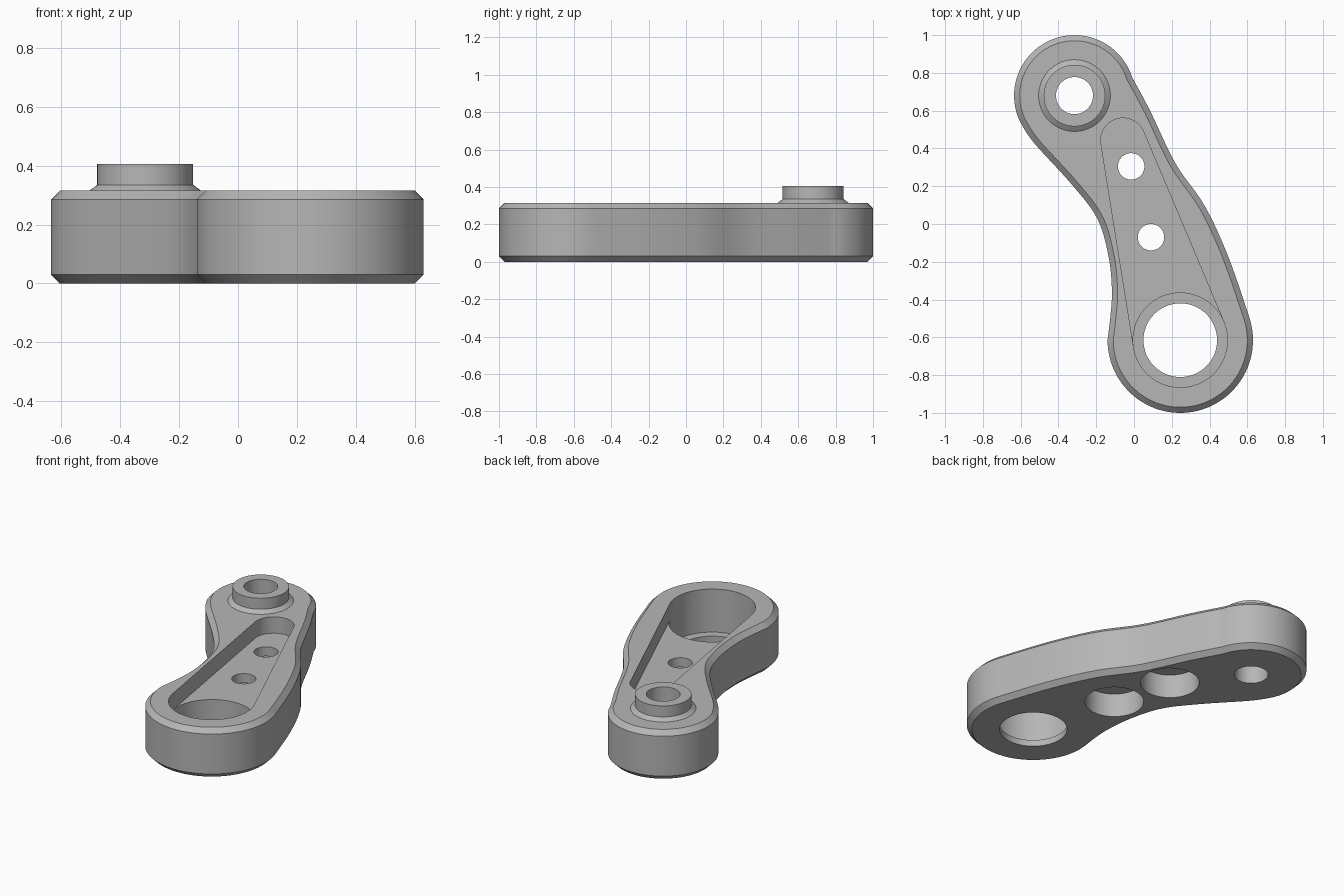
import bpy, bmesh, math
from mathutils import Vector
from mathutils.geometry import convex_hull_2d

cube = bpy.data.objects.get("Cube")
if cube:
    bpy.data.objects.remove(cube, do_unlink=True)

grey = bpy.data.materials.new("light_grey")
grey.use_nodes = True
grey.diffuse_color = (0.47, 0.47, 0.47, 1)
grey.node_tree.nodes["Principled BSDF"].inputs["Base Color"].default_value = grey.diffuse_color

BOSS, HUB = Vector((-0.315, 0.68)), Vector((0.245, -0.615))   # the two end centres
BOLTS = [Vector((-0.015, 0.305)), Vector((0.09, -0.07))]
TOP, CHAMFER, POCKET_FLOOR, HUB_FLOOR, BORE_TOP = 0.315, 0.03, 0.21, 0.04, 0.15


def arc(centre, radius, start, end, steps):
    angles = [math.radians(start + (end - start) * i / steps) for i in range(steps + 1)]
    return [centre + radius * Vector((math.cos(a), math.sin(a))) for a in angles]


def circle(centre, radius, steps=64):
    return arc(centre, radius, 0, 360, steps)[:-1]


def spline(points, steps=6):
    """Smooth curve through the inner points; the two end points only set direction."""
    out = []
    for a, b, c, d in zip(points, points[1:], points[2:], points[3:]):
        for i in range(steps):
            t = i / steps
            out.append(0.5 * (2 * b + (c - a) * t + (2 * a - 5 * b + 4 * c - d) * t * t
                              + (3 * b - a - 3 * c + d) * t ** 3))
    return out


def inset(loop, distance):
    out = []
    for i, p in enumerate(loop):
        along = (loop[(i + 1) % len(loop)] - loop[i - 1]).normalized()
        out.append(p + distance * Vector((-along.y, along.x)))
    return out


def loft(name, rings, capped=True):
    """Join counter-clockwise outlines, given as (outline, height), from first to last."""
    bm = bmesh.new()
    rows = [[bm.verts.new((p.x, p.y, z)) for p in loop] for loop, z in rings]
    n = len(rows[0])
    for low, high in zip(rows, rows[1:]):
        for i in range(n):
            j = (i + 1) % n
            bm.faces.new((low[i], low[j], high[j], high[i]))
    if capped:
        bm.faces.new(rows[0][::-1])
        bm.faces.new(rows[-1])
    mesh = bpy.data.meshes.new(name)
    bm.to_mesh(mesh)
    bm.free()
    mesh.materials.append(grey)
    obj = bpy.data.objects.new(name, mesh)
    bpy.context.collection.objects.link(obj)
    return obj


def activate(obj):
    bpy.ops.object.select_all(action='DESELECT')
    obj.select_set(True)
    bpy.context.view_layer.objects.active = obj


def cut(target, outline, low, high):
    cutter = loft("cutter", [(outline, low), (outline, high)])
    cutter.hide_render = True
    activate(target)
    mod = target.modifiers.new("cut", 'BOOLEAN')
    mod.operation, mod.solver, mod.object = 'DIFFERENCE', 'EXACT', cutter
    bpy.ops.object.modifier_apply(modifier=mod.name)
    bpy.data.objects.remove(cutter, do_unlink=True)


# Arm outline: two round ends joined by curved flanks
boss_end = arc(BOSS, 0.32, 18, 205, 44)
hub_end = arc(HUB, 0.385, 180, 380, 52)
left_flank = [Vector(p) for p in ((-0.53, 0.43), (-0.33, 0.21), (-0.195, 0.03),
                                  (-0.135, -0.17), (-0.117, -0.35), (-0.125, -0.49))]
right_flank = [Vector(p) for p in ((0.5, -0.175), (0.375, 0.095), (0.22, 0.32), (0.085, 0.6))]
outline = (boss_end[:-1]
           + spline([boss_end[-2], boss_end[-1]] + left_flank + hub_end[:2])
           + hub_end[:-1]
           + spline([hub_end[-2], hub_end[-1]] + right_flank + boss_end[:2]))
inner = inset(outline, CHAMFER)
arm = loft("arm_body", [(inner, 0), (outline, CHAMFER), (outline, TOP - CHAMFER), (inner, TOP)])

# Tapered pocket, hub recess and through holes
corners = circle(Vector((-0.058, 0.443)), 0.118) + circle(HUB, 0.25)
pocket = [corners[i] for i in convex_hull_2d(corners)]
if sum(a.cross(b) for a, b in zip(pocket, pocket[1:] + pocket[:1])) < 0:
    pocket.reverse()
cut(arm, pocket, POCKET_FLOOR, 1)
cut(arm, circle(HUB, 0.25), HUB_FLOOR, 1)
cut(arm, circle(HUB, 0.195), -1, 1)
cut(arm, circle(BOSS, 0.098), -1, 1)
for bolt in BOLTS:
    cut(arm, circle(bolt, 0.17), -1, BORE_TOP)
    cut(arm, circle(bolt, 0.07), -1, 1)

# Raised boss with a flared foot
profile = [(0.19, TOP), (0.163, 0.335), (0.163, 0.405), (0.098, 0.405), (0.098, TOP)]
boss = loft("boss_ring", [(circle(BOSS, r), z) for r, z in profile], capped=False)

for part in (arm, boss):
    activate(part)
    bpy.ops.object.shade_smooth_by_angle(angle=math.radians(25))
